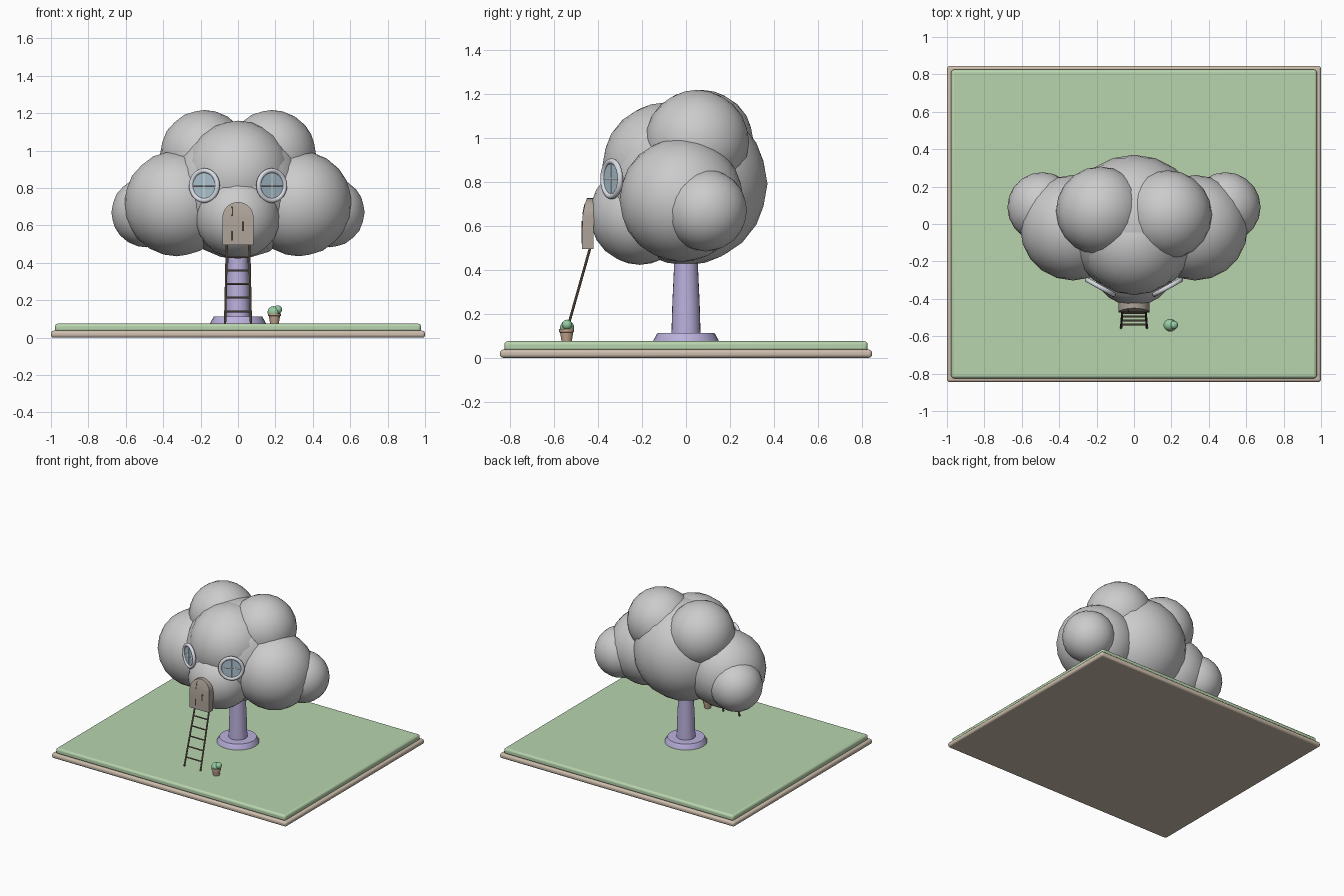
import bpy, bmesh, math
from mathutils import Vector, Matrix

if "Cube" in bpy.data.objects:
    bpy.data.objects.remove(bpy.data.objects["Cube"])


def mat(name, rgb):
    m = bpy.data.materials.new(name)
    m.diffuse_color = (*rgb, 1)
    m.use_nodes = True
    m.node_tree.nodes["Principled BSDF"].inputs["Base Color"].default_value = m.diffuse_color
    return m


GRASS = mat("grass", (0.48, 0.66, 0.42))
SOIL = mat("soil", (0.62, 0.52, 0.42))
BARK = mat("bark", (0.50, 0.44, 0.72))
WOOD = mat("wood", (0.42, 0.37, 0.32))
DARK = mat("dark_wood", (0.20, 0.15, 0.11))
GLASS = mat("glass", (0.42, 0.56, 0.64))
FRAME = mat("frame", (0.70, 0.72, 0.78))
LEAF = mat("leaf", (0.30, 0.60, 0.36))
CLAY = mat("clay", (0.55, 0.38, 0.27))


def finish(name, m=None, smooth=True):
    o = bpy.context.object
    o.name = name
    if m:
        o.data.materials.append(m)
    if smooth:
        bpy.ops.object.shade_smooth_by_angle(angle=math.radians(40))
    return o


def slab(name, sx, sy, z0, z1, bevel, m):
    bpy.ops.mesh.primitive_cube_add(size=1, location=(0, 0, (z0 + z1) / 2))
    o = finish(name, m, False)
    o.data.transform(Matrix.Diagonal((2 * sx, 2 * sy, z1 - z0, 1)))
    b = o.modifiers.new("bevel", 'BEVEL')
    b.width, b.segments = bevel, 3
    bpy.ops.object.shade_smooth_by_angle(angle=math.radians(40))


def ball(name, loc, r, m=None, sub=3):
    bpy.ops.mesh.primitive_ico_sphere_add(subdivisions=sub, radius=r, location=loc)
    bpy.ops.object.shade_smooth()
    return finish(name, m, False)


def lathe(name, profile, loc, m, n=24):
    bm = bmesh.new()
    rings = [[bm.verts.new((r * math.cos(2 * math.pi * i / n), r * math.sin(2 * math.pi * i / n), z))
              for i in range(n)] for r, z in profile]
    for a, b in zip(rings, rings[1:]):
        for i in range(n):
            j = (i + 1) % n
            bm.faces.new((a[i], a[j], b[j], b[i]))
    bm.faces.new(rings[0][::-1])
    bm.faces.new(rings[-1])
    link(name, bm, loc, m)


def link(name, bm, loc, m):
    me = bpy.data.meshes.new(name)
    bmesh.ops.recalc_face_normals(bm, faces=bm.faces)
    bm.to_mesh(me)
    bm.free()
    o = bpy.data.objects.new(name, me)
    o.location = loc
    bpy.context.collection.objects.link(o)
    bpy.ops.object.select_all(action='DESELECT')
    bpy.context.view_layer.objects.active = o
    o.select_set(True)
    return finish(name, m)


def rod(name, a, b, r, m, n=8):
    a, b = Vector(a), Vector(b)
    d = b - a
    bpy.ops.mesh.primitive_cylinder_add(vertices=n, radius=r, depth=d.length, location=(a + b) / 2,
                                        rotation=d.to_track_quat('Z', 'Y').to_euler())
    return finish(name, m)


# ground slabs
slab("soil_base", 1.0, 0.845, 0, 0.037, 0.014, SOIL)
slab("grass_top", 0.978, 0.825, 0.03, 0.075, 0.015, GRASS)

# trunk with flared foot
lathe("trunk", [(0.15, 0.07), (0.148, 0.08), (0.13, 0.112), (0.066, 0.113), (0.062, 0.25),
                (0.055, 0.40), (0.055, 0.55)], (0, 0, 0), BARK)

# foliage
ball("foliage_core", (0, 0, 0.79), 0.37)
ball("foliage_upper_front", (0, -0.09, 0.87), 0.29)
ball("foliage_front", (0, -0.21, 0.65), 0.228)
for s, side in ((-1, "left"), (1, "right")):
    ball("foliage_side_" + side, (s * 0.327, -0.02, 0.717), 0.282)
    ball("foliage_outer_" + side, (s * 0.49, 0.09, 0.67), 0.187)
    ball("foliage_top_" + side, (s * 0.18, 0.06 - s * 0.01, 0.98), 0.237)

    # round window, turned outward
    c = Vector((s * 0.18, -0.338, 0.813))
    ang = math.radians(29)
    out = Vector((s * math.sin(ang), -math.cos(ang), 0))
    across = Vector((math.cos(ang), s * math.sin(ang), 0))
    rot = out.to_track_quat('Z', 'Y').to_euler()
    bpy.ops.mesh.primitive_torus_add(major_radius=0.08, minor_radius=0.013, major_segments=28,
                                     minor_segments=10, location=c, rotation=rot)
    finish("window_frame_" + side, FRAME)
    rod("window_glass_" + side, c - out * 0.006, c + out * 0.003, 0.078, GLASS, 28)
    up = Vector((0, 0, 0.078))
    rod("window_bar_upright_" + side, c - up, c + up, 0.005, FRAME)
    rod("window_bar_across_" + side, c - across * 0.078, c + across * 0.078, 0.005, FRAME)

# arched door, leaning back slightly towards its top
bm = bmesh.new()
w, spring, low = 0.083, 0.642, 0.495
outline = [(-w, low), (-w, 0.57)] + [(-w * math.cos(math.pi * i / 14), spring + w * math.sin(math.pi * i / 14))
                                     for i in range(15)] + [(w, 0.57), (w, low)]


def lean(z):
    return 0.022 * max(0, (z - 0.6) / 0.125) ** 2


rings = [[bm.verts.new((x, y + lean(z), z)) for x, z in outline] for y in (-0.472, -0.42)]
for ring in rings:
    k = len(ring)
    for i in range(k // 2):
        f = [ring[i], ring[i + 1], ring[k - 2 - i], ring[k - 1 - i]]
        f = list(dict.fromkeys(f))
        if len(f) > 2:
            bm.faces.new(f)
for i in range(len(outline)):
    j = (i + 1) % len(outline)
    bm.faces.new((rings[0][i], rings[0][j], rings[1][j], rings[1][i]))
link("door", bm, (0, 0, 0), WOOD)

# door seams and handle
for i, (x, z0, z1) in enumerate(((-0.03, 0.52, 0.57), (-0.03, 0.65, 0.7), (0.025, 0.57, 0.62))):
    rod("door_trim_%d" % i, (x, -0.471 + lean(z0), z0), (x, -0.471 + lean(z1), z1), 0.004, DARK)

# ladder
top, foot = Vector((0.06, -0.435, 0.5)), Vector((0.069, -0.555, 0.075))
for s, side in ((-1, "left"), (1, "right")):
    f = Vector((s, 1, 1))
    rod("ladder_rail_" + side, foot * f, top * f, 0.006, DARK)
for i, z in enumerate((0.14, 0.215, 0.287, 0.358, 0.43)):
    p = foot.lerp(top, (z - 0.075) / 0.425)
    rod("ladder_rung_%d" % i, (-p.x, p.y, z), p, 0.005, DARK)

# potted plant
lathe("pot", [(0.023, 0.073), (0.03, 0.115), (0.034, 0.117), (0.034, 0.13)], (0.195, -0.542, 0), CLAY, 16)
ball("plant_large", (0.19, -0.54, 0.136), 0.032, LEAF)
ball("plant_small", (0.213, -0.54, 0.15), 0.023, LEAF)
